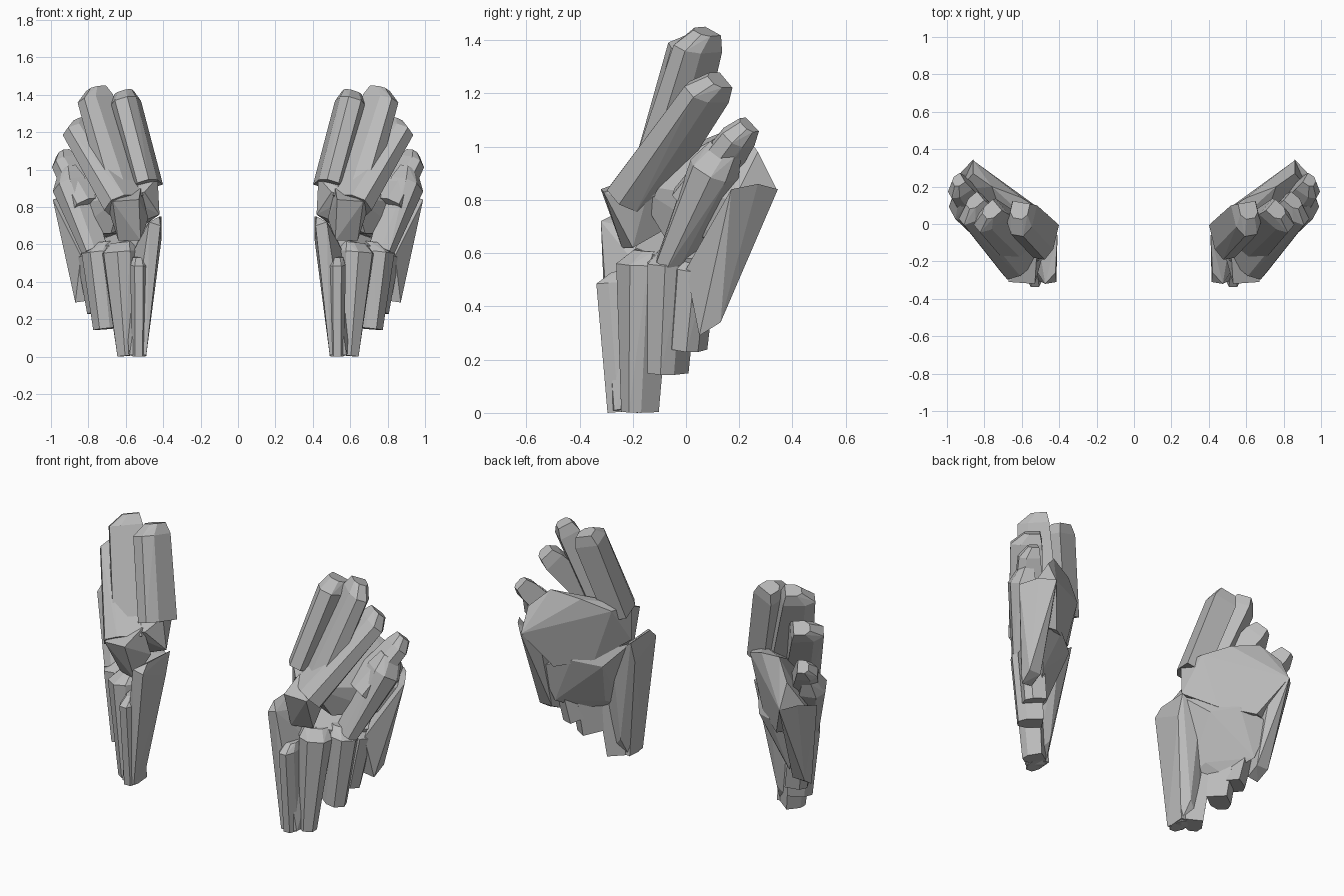
import bpy, bmesh, math
from mathutils import Vector

cube = bpy.data.objects.get("Cube")
if cube:
    bpy.data.objects.remove(cube, do_unlink=True)

stone = bpy.data.materials.new("grey_stone")
stone.use_nodes = True
grey = (0.5, 0.5, 0.5, 1)
stone.diffuse_color = grey
bsdf = stone.node_tree.nodes["Principled BSDF"]
bsdf.inputs["Base Color"].default_value = grey
bsdf.inputs["Roughness"].default_value = 0.9


def hull(name, points):
    """Flat-faced convex rock on the +x side, mirrored to the other side."""
    bm = bmesh.new()
    for p in points:
        bm.verts.new(p)
    out = bmesh.ops.convex_hull(bm, input=bm.verts)
    spare = set(out["geom_interior"] + out["geom_unused"])
    bmesh.ops.delete(bm, geom=[g for g in spare if isinstance(g, bmesh.types.BMVert)], context="VERTS")
    bmesh.ops.dissolve_limit(bm, angle_limit=math.radians(2), verts=bm.verts, edges=bm.edges)
    bmesh.ops.recalc_face_normals(bm, faces=bm.faces)
    mesh = bpy.data.meshes.new(name)
    bm.to_mesh(mesh)
    bm.free()
    mesh.materials.append(stone)
    obj = bpy.data.objects.new(name, mesh)
    bpy.context.collection.objects.link(obj)
    obj.modifiers.new("Mirror", "MIRROR")


# Cross-section of a shard: (across, outward), chamfered on its outer edges
SECTION = [(-1, -1), (1, -1), (1, 0.35), (0.5, 1), (-0.5, 1), (-1, 0.35)]


def shard(name, root, tip, root_size, tip_size, facing, bevel=0.06):
    """Tapered prism from root to tip; its tip slopes down on the outer side."""
    root, tip = Vector(root), Vector(tip)
    axis = (tip - root).normalized()
    a = math.radians(facing)
    out = Vector((math.sin(a), -math.cos(a), 0))
    out = (out - axis * out.dot(axis)).normalized()
    across = axis.cross(out)
    points = []
    for centre, (w, d) in ((root, root_size), (tip - axis * bevel, tip_size)):
        points += [centre + across * (u * w) + out * (v * d) for u, v in SECTION]
    w, d = tip_size
    points += [tip + across * (u * w * 0.7) + out * ((v - 0.75) * d * 0.5) for u, v in SECTION]
    hull(name, points)


# Rocky core: upper body, inner back wall and lower body
hull("upper_core", [
    (.43, -.10, .96), (.46, .05, .97), (.60, .14, 1.04), (.76, .20, 1.08), (.86, .27, .98),
    (.86, .34, .84), (.94, .18, .80), (.62, -.20, .86), (.50, -.17, .88), (.42, -.08, .76),
    (.68, -.08, .66), (.56, .07, .66), (.74, .20, .62), (.88, .12, .66)])
hull("lower_core", [
    (.42, -.08, .74), (.46, -.16, .68), (.60, -.19, .62), (.76, -.08, .58), (.86, .06, .58),
    (.84, .20, .60), (.66, .15, .66), (.52, .05, .62), (.78, .13, .38), (.68, -.02, .30),
    (.58, -.06, .36), (.55, -.18, .30)])
hull("rear_ridge", [
    (.86, .345, .84), (.93, .27, .86), (.99, .17, .84), (.80, .25, .78), (.82, .23, .62),
    (.90, .16, .60), (.82, .16, .50), (.89, .08, .52), (.80, .13, .34), (.88, .13, .34),
    (.87, .05, .29), (.80, .05, .30), (.84, .00, .54)])

# Upper fan of shards
shard("inner_top_shard", (.485, -.09, .92), (.62, .04, 1.42), (.065, .10), (.07, .09), 10)
shard("tall_top_shard", (.60, -.12, .84), (.79, .05, 1.43), (.075, .12), (.06, .09), 50)
shard("middle_top_shard", (.62, -.21, .81), (.88, .10, 1.25), (.08, .10), (.06, .09), 50)
shard("outer_top_shard", (.80, .02, .80), (.96, .22, 1.08), (.07, .09), (.055, .06), 60)
shard("side_shard", (.77, -.06, .56), (.945, .13, .99), (.05, .06), (.085, .07), 62, .09)

# Blunt rocks under the front overhang
hull("overhang_rock", [
    (.53, -.32, .84), (.67, -.31, .83), (.69, -.20, .78), (.54, -.25, .77), (.52, -.16, .90),
    (.70, -.14, .84), (.52, -.24, .62), (.64, -.20, .62), (.60, -.06, .70), (.48, -.14, .74)])

# Hanging lower shards
shard("front_spike", (.53, -.23, .005), (.53, -.27, .53), (.04, .065), (.045, .07), 0, .04)
shard("middle_spike", (.59, -.18, .005), (.64, -.17, .61), (.05, .06), (.09, .08), 35, .05)
shard("outer_spike", (.70, -.08, .15), (.75, -.06, .61), (.06, .07), (.08, .085), 55, .05)
shard("hind_spike", (.74, .00, .24), (.80, .03, .58), (.06, .06), (.07, .06), 65, .04)
hull("inner_spike", [
    (.415, -.31, .70), (.475, -.32, .72), (.42, -.26, .75), (.41, -.06, .75), (.41, -.10, .62),
    (.52, -.04, .66), (.50, -.28, .66), (.49, -.29, .01), (.58, -.27, .01), (.50, -.18, .00),
    (.60, -.15, .03), (.62, -.10, .45), (.52, -.12, .12)])
